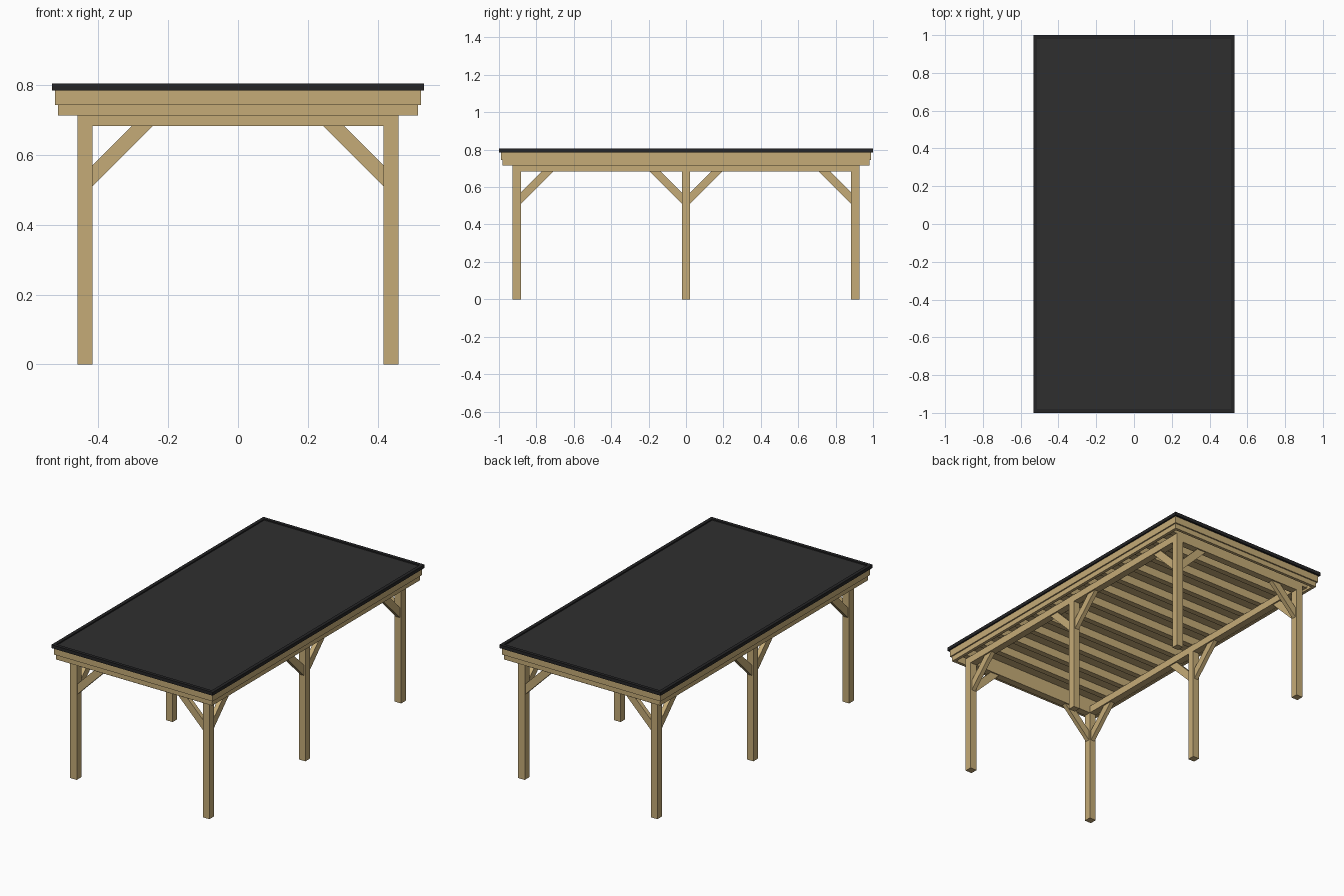
import bpy, bmesh
from mathutils import Vector

if "Cube" in bpy.data.objects:
    bpy.data.objects.remove(bpy.data.objects["Cube"])


def material(name, rgb):
    m = bpy.data.materials.new(name)
    m.diffuse_color = (*rgb, 1)
    m.use_nodes = True
    m.node_tree.nodes["Principled BSDF"].inputs["Base Color"].default_value = m.diffuse_color
    return m


WOOD = material("timber", (0.56, 0.41, 0.185))
TRIM = material("roof trim black", (0.018, 0.018, 0.019))
FELT = material("roof felt charcoal", (0.028, 0.028, 0.028))


def finish(name, bm, mat):
    bmesh.ops.recalc_face_normals(bm, faces=bm.faces)
    me = bpy.data.meshes.new(name)
    bm.to_mesh(me)
    bm.free()
    me.materials.append(mat)
    ob = bpy.data.objects.new(name, me)
    bpy.context.collection.objects.link(ob)
    return ob


def box(name, x0, x1, y0, y1, z0, z1, mat=WOOD):
    bm = bmesh.new()
    bmesh.ops.create_cube(bm, size=1)
    for v in bm.verts:
        v.co = Vector(((x0 + x1) / 2 + v.co.x * (x1 - x0),
                       (y0 + y1) / 2 + v.co.y * (y1 - y0),
                       (z0 + z1) / 2 + v.co.z * (z1 - z0)))
    return finish(name, bm, mat)


def ring(name, hx, hy, t, z0, z1, mat=WOOD):
    """Rectangular frame with mitred corners, wall thickness t."""
    bm = bmesh.new()
    rows = []
    for sx, sy in ((-1, -1), (1, -1), (1, 1), (-1, 1)):
        rows.append([bm.verts.new((sx * (hx - d), sy * (hy - d), z))
                     for d, z in ((0, z0), (0, z1), (t, z1), (t, z0))])
    for i in range(4):
        a, b = rows[i], rows[(i + 1) % 4]
        for j in range(4):
            k = (j + 1) % 4
            bm.faces.new((a[j], b[j], b[k], a[k]))
    return finish(name, bm, mat)


def brace(name, origin, direction, thick=0.026):
    """45 degree knee brace, cut flush to the post face and the beam underside."""
    o, d = Vector(origin), Vector(direction)
    n = Vector((d.y, -d.x, 0)) * thick / 2
    profile = ((0, 0.51), (0, 0.571), (BEAM_Z - 0.571, BEAM_Z), (BEAM_Z - 0.51, BEAM_Z))
    bm = bmesh.new()
    a, b = [[bm.verts.new(o + d * u + Vector((0, 0, z)) + n * s) for u, z in profile]
            for s in (-1, 1)]
    bm.faces.new(a)
    bm.faces.new(b)
    for i in range(4):
        k = (i + 1) % 4
        bm.faces.new((a[i], a[k], b[k], b[i]))
    return finish(name, bm, WOOD)


PX, PY, H = 0.4385, 0.905, 0.0215      # post centres and half width
BEAM_Z, BEAM_TOP = 0.683, 0.726

# Posts, long beams and knee braces
for sx, side in ((-1, "left"), (1, "right")):
    cx = sx * PX
    for cy, pos in ((-PY, "front"), (0, "middle"), (PY, "back")):
        box(f"{pos}_{side}_post", cx - H, cx + H, cy - H, cy + H, 0, BEAM_Z)
        for dy in (-1, 1):
            if abs(cy + dy * 0.3) < PY:
                brace(f"{pos}_{side}_long_brace", (cx, cy + dy * H, 0), (0, dy, 0))
        if cy:
            brace(f"{pos}_{side}_cross_brace", (cx - sx * H, cy, 0), (-sx, 0, 0))
    box(f"{side}_long_beam", cx - H, cx + H, -PY - H, PY + H, BEAM_Z, BEAM_TOP)

# Cross beams at both ends
for sy, pos in ((-1, "front"), (1, "back")):
    box(f"{pos}_cross_beam", -PX + H, PX - H, sy * PY - H, sy * PY + H, BEAM_Z, BEAM_TOP)

# Rafters resting on the long beams
for i in range(13):
    y = -PY + i * PY / 6
    box(f"rafter_{i + 1}", -0.497, 0.497, y - 0.0175, y + 0.0175, BEAM_TOP, 0.775)

# Roof deck and stepped fascia boards
box("roof_deck", -0.51, 0.51, -0.975, 0.975, 0.775, 0.79)
ring("lower_fascia", 0.516, 0.98, 0.018, 0.714, 0.775)
ring("upper_fascia", 0.524, 0.988, 0.0085, 0.744, 0.786)

# Black edge trim around a slightly sunken felt surface
ring("roof_trim", 0.533, 1.0, 0.02, 0.785, 0.805, TRIM)
box("roof_felt", -0.514, 0.514, -0.981, 0.981, 0.79, 0.798, FELT)
